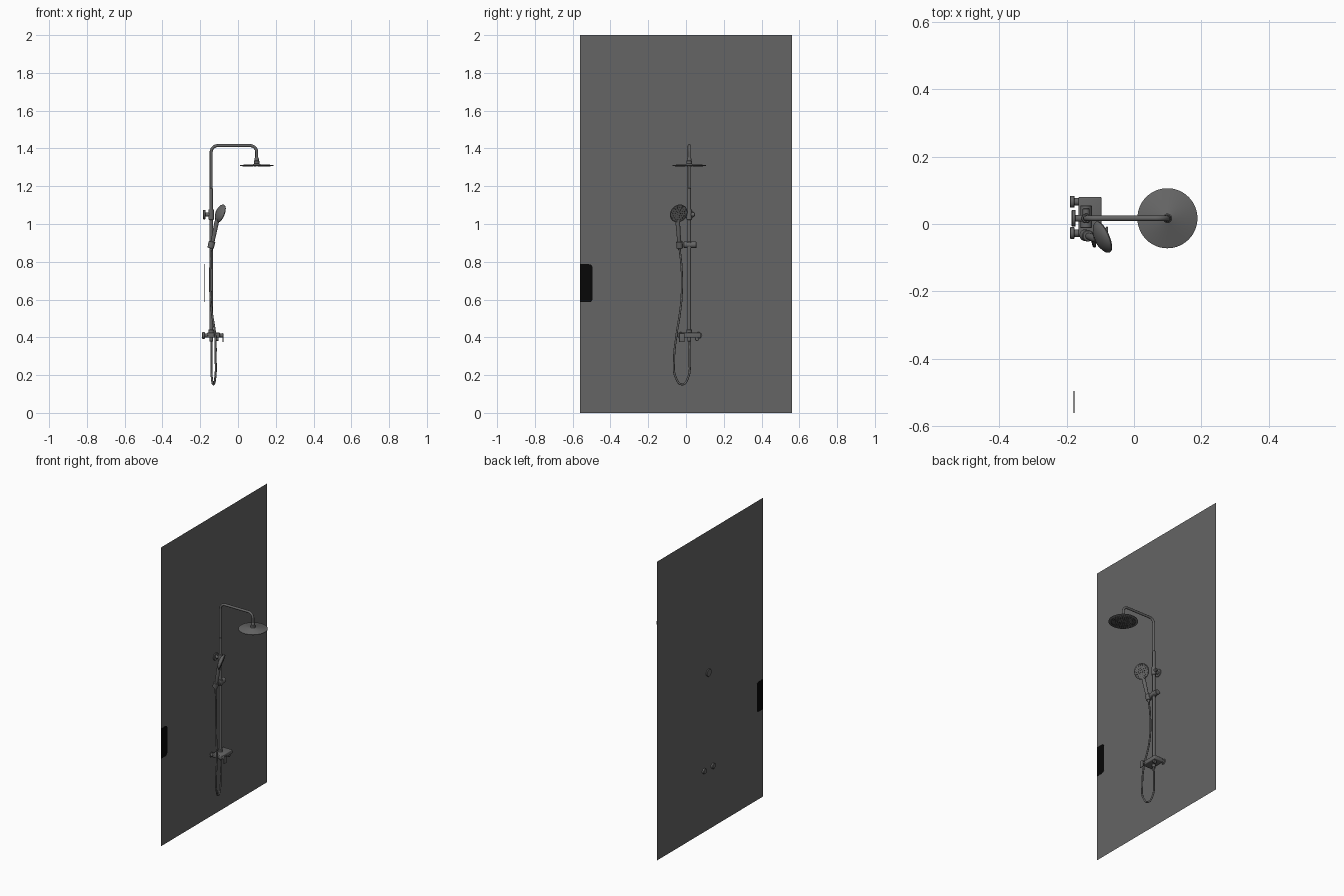
import bpy, bmesh, math
from mathutils import Vector, Matrix

if "Cube" in bpy.data.objects:
    bpy.data.objects.remove(bpy.data.objects["Cube"])


def material(name, v):
    m = bpy.data.materials.new(name)
    m.diffuse_color = (v, v, v, 1)
    m.use_nodes = True
    m.node_tree.nodes["Principled BSDF"].inputs["Base Color"].default_value = m.diffuse_color
    return m


GREY = material("dark grey", 0.13)
DARK = material("nozzle dark grey", 0.03)
BLACK = material("black", 0.002)


def finish(name, bm, mat, smooth=True):
    me = bpy.data.meshes.new(name)
    bmesh.ops.recalc_face_normals(bm, faces=bm.faces[:])
    bm.to_mesh(me)
    bm.free()
    ob = bpy.data.objects.new(name, me)
    bpy.context.collection.objects.link(ob)
    me.materials.append(mat)
    if smooth:
        shade(ob)
    return ob


def shade(ob):
    bpy.ops.object.select_all(action='DESELECT')
    ob.select_set(True)
    bpy.context.view_layer.objects.active = ob
    bpy.ops.object.shade_smooth_by_angle(angle=math.radians(35))


def frame(origin, axis):
    """Matrix that puts local z along the axis."""
    q = Vector(axis).to_track_quat('Z', 'Y')
    return Matrix.Translation(origin) @ q.to_matrix().to_4x4()


def lathe(name, profile, origin, axis, mat=GREY, n=40):
    """Spin (radius, height) points around an axis; ends are capped."""
    bm = bmesh.new()
    rings = [[bm.verts.new((r * math.cos(math.tau * i / n), r * math.sin(math.tau * i / n), h))
              for i in range(n)] for r, h in profile]
    for a, b in zip(rings, rings[1:]):
        for i in range(n):
            bm.faces.new((a[i], a[(i + 1) % n], b[(i + 1) % n], b[i]))
    bm.faces.new(rings[0])
    bm.faces.new(rings[-1])
    bm.transform(frame(origin, axis))
    return finish(name, bm, mat)


def rod(name, p, q, r, mat=GREY, n=28):
    p, q = Vector(p), Vector(q)
    length = (q - p).length
    c = min(0.002, r * 0.25, length * 0.25)
    return lathe(name, [(r - c, 0), (r, c), (r, length - c), (r - c, length)], p, q - p, mat, n)


def box(name, lo, hi, bevel, mat=GREY):
    bm = bmesh.new()
    bmesh.ops.create_cube(bm, size=1)
    lo, hi = Vector(lo), Vector(hi)
    bm.transform(Matrix.Translation((lo + hi) / 2) @ Matrix.Diagonal((*(hi - lo), 1)))
    bmesh.ops.bevel(bm, geom=bm.edges[:], offset=bevel, segments=3, profile=0.5, affect='EDGES')
    return finish(name, bm, mat)


def tube(name, points, r, smooth_path):
    """Round tube through points, by spline or straight runs."""
    cu = bpy.data.curves.new(name, 'CURVE')
    cu.dimensions = '3D'
    cu.bevel_depth, cu.bevel_resolution, cu.use_fill_caps = r, 4, True
    if smooth_path:
        sp = cu.splines.new('BEZIER')
        sp.bezier_points.add(len(points) - 1)
        for bp, p in zip(sp.bezier_points, points):
            bp.co = p
            bp.handle_left_type = bp.handle_right_type = 'AUTO'
    else:
        sp = cu.splines.new('POLY')
        sp.points.add(len(points) - 1)
        for sp_pt, p in zip(sp.points, points):
            sp_pt.co = (*p, 1)
    ob = bpy.data.objects.new(name, cu)
    bpy.context.collection.objects.link(ob)
    bpy.ops.object.select_all(action='DESELECT')
    ob.select_set(True)
    bpy.context.view_layer.objects.active = ob
    bpy.ops.object.convert(target='MESH')
    ob = bpy.context.view_layer.objects.active
    ob.data.materials.clear()
    ob.data.materials.append(GREY)
    shade(ob)


def nozzles(name, rings, origin, axis, r):
    """Concentric rings of small studs on a spray face."""
    bm = bmesh.new()
    for radius, count in rings:
        for i in range(count):
            a = math.tau * i / count
            bmesh.ops.create_cone(bm, cap_ends=True, segments=8, radius1=r, radius2=r * 0.7, depth=0.003,
                                  matrix=Matrix.Translation((radius * math.cos(a), radius * math.sin(a), 0.001)))
    bm.transform(frame(origin, axis))
    finish(name, bm, DARK)


PX, PY = -0.142, 0.017   # riser pipe position
WALL = -0.178            # wall plane

# Wall panel: a single flat sheet
bm = bmesh.new()
bm.faces.new([bm.verts.new((WALL, y, z)) for y, z in ((-.56, 0), (.56, 0), (.56, 2), (-.56, 2))])
finish("wall_panel", bm, GREY, False)

# Black plate at the panel edge, rounded on the inner corners
outline = [(-.56, .787), (-.56, .586)]
for cz, start in ((.604, -90), (.769, 0)):
    outline += [(-.513 + .018 * math.cos(math.radians(start + t)), cz + .018 * math.sin(math.radians(start + t)))
                for t in range(0, 91, 15)]
bm = bmesh.new()
face = bm.faces.new([bm.verts.new((WALL - .001, y, z)) for y, z in outline])
ext = bmesh.ops.extrude_face_region(bm, geom=[face])
bmesh.ops.translate(bm, vec=(.002, 0, 0), verts=[v for v in ext["geom"] if isinstance(v, bmesh.types.BMVert)])
finish("edge_plate", bm, BLACK, False)

# Riser pipe and overhead arm with two rounded bends
R, HX, TOP = 0.035, 0.099, 1.415
path = [(PX, PY, .42)]
for cx, start in ((PX + R, 180), (HX - R, 90)):
    for t in range(0, 91, 9):
        a = math.radians(start - t)
        path.append((cx + R * math.cos(a), PY, TOP - R + R * math.sin(a)))
path.append((HX, PY, 1.335))
tube("riser_and_arm", path, .008, False)
rod("lower_riser_sleeve", (PX, PY, .42), (PX, PY, 1.19), .0095)

# Rain head with swivel neck and nozzles
lathe("rain_head", [(.086, 0), (.089, .002), (.089, .005), (.086, .007), (.02, .010), (.014, .014)],
      (HX, PY, 1.306), (0, 0, 1), n=64)
lathe("head_swivel", [(.009, 0), (.014, .003), (.014, .017), (.011, .02), (.011, .03), (.009, .034)],
      (HX, PY, 1.317), (0, 0, 1))
nozzles("rain_nozzles", [(.012 * k, 6 * k) for k in range(1, 7)], (HX, PY, 1.306), (0, 0, -1), .0025)

# Upper wall bracket
rod("bracket_flange", (-.185, PY, 1.05), (-.173, PY, 1.05), .025)
rod("bracket_stem", (-.175, PY, 1.05), (PX, PY, 1.05), .010)
rod("bracket_collar", (PX, PY, 1.022), (PX, PY, 1.078), .014)
rod("bracket_knob", (PX, PY, 1.05), (PX, PY + .03, 1.05), .010)

# Sliding holder
rod("slider_bar", (PX, -.012, .89), (PX, .055, .89), .017)
rod("slider_collar", (PX, PY, .872), (PX, PY, .908), .015)
rod("holder_cup", (-.146, -.033, .872), (-.136, -.035, .908), .017)

# Hand shower: tilted head, tapering handle, nozzles
n = Vector((.86, .38, -.33)).normalized()
c = Vector((-.095, -.040, 1.057))
lathe("hand_shower_head", [(.012, -.018), (.032, -.013), (.046, -.004), (.050, .003), (.048, .007), (.044, .007),
                           (.043, .006)], c, n, n=48)
nozzles("hand_nozzles", [(.010, 5), (.021, 10), (.034, 16)], c + n * .006, n, .0025)
base = Vector((-.144, -.033, .86))
tip = c - n * .006 + Vector((-.008, -.003, -.026))
length = (tip - base).length
lathe("hand_shower_handle", [(.007, 0), (.009, .01), (.011, length * .5), (.012, length * .85), (.009, length)],
      base, tip - base)

# Hose looping from the handle down and back up to the valve
tube("hose", [(-.144, -.033, .865), (-.147, -.023, .76), (-.146, -.023, .62), (-.138, -.032, .53),
              (-.121, -.050, .415), (-.118, -.063, .283), (-.120, -.055, .19), (-.130, -.020, .151),
              (-.139, .012, .19), (-.141, .019, .28), (-.141, PY, .40)], .0055, True)

# Mixer valve: body, wall unions, nuts, lever and diverter
box("mixer_body", (-.165, -.036, .398), (-.096, .080, .425), .005)
for side, y in (("left", -.027), ("right", .066)):
    rod(side + "_wall_flange", (-.190, y, .41), (-.176, y, .41), .0175)
    rod(side + "_union", (-.178, y, .41), (-.160, y, .41), .011)
rod("riser_nut", (PX, PY, .42), (PX, PY, .442), .014)
rod("hose_nut", (PX, PY, .378), (PX, PY, .402), .010)
rod("lever_stem", (-.100, -.022, .410), (-.080, -.022, .410), .010)
box("mixer_lever", (-.083, -.036, .375), (-.077, -.008, .422), .0025)
rod("diverter_stem", (-.114, .058, .388), (-.114, .058, .402), .008)
rod("diverter_knob", (-.124, .058, .391), (-.102, .058, .391), .010)
